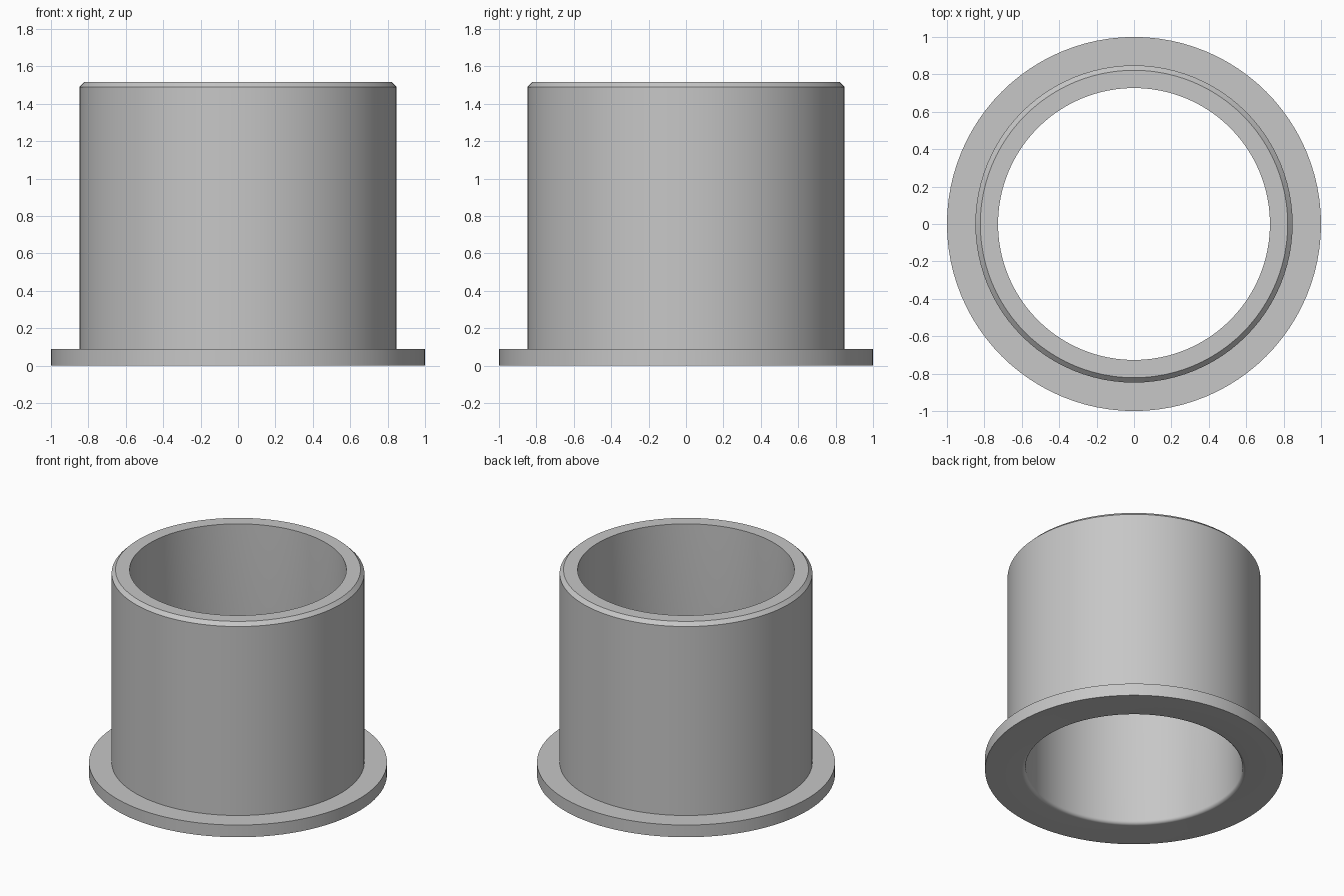
import bpy
import bmesh
from math import cos, sin, pi, radians

cube = bpy.data.objects.get("Cube")
if cube:
    bpy.data.objects.remove(cube, do_unlink=True)

# Dimensions
SEGMENTS = 96
BORE, BARREL, FLANGE = 0.727, 0.848, 1.0
HEIGHT, FLANGE_TOP = 1.515, 0.09
CHAMFER, FILLET, FILLET_STEPS = 0.026, 0.025, 6

# Plain grey
grey = bpy.data.materials.new("plain_grey")
grey.use_nodes = True
colour = (0.57, 0.57, 0.57, 1)
grey.diffuse_color = colour
grey.node_tree.nodes["Principled BSDF"].inputs["Base Color"].default_value = colour

# Half section: flange, barrel, chamfered top, bore
profile = [
    (FLANGE, 0), (FLANGE, FLANGE_TOP), (BARREL, FLANGE_TOP),
    (BARREL, HEIGHT - CHAMFER), (BARREL - CHAMFER, HEIGHT), (BORE, HEIGHT),
]
# Rounded lower lip of the bore
for i in range(FILLET_STEPS + 1):
    a = pi / 2 * i / FILLET_STEPS
    profile.append((BORE + FILLET * (1 - cos(a)), FILLET * (1 - sin(a))))

# Revolve the section around z
bm = bmesh.new()
verts = [bm.verts.new((r, 0, z)) for r, z in profile]
edges = [bm.edges.new((v, verts[(i + 1) % len(verts)])) for i, v in enumerate(verts)]
bmesh.ops.spin(bm, geom=verts + edges, cent=(0, 0, 0), axis=(0, 0, 1),
               angle=2 * pi, steps=SEGMENTS, use_merge=False)
bmesh.ops.remove_doubles(bm, verts=bm.verts, dist=0.0001)
bmesh.ops.recalc_face_normals(bm, faces=bm.faces)

mesh = bpy.data.meshes.new("flanged_bushing")
bm.to_mesh(mesh)
bm.free()
mesh.materials.append(grey)
bushing = bpy.data.objects.new("flanged_bushing", mesh)
bpy.context.collection.objects.link(bushing)

# Smooth walls with sharp rims
bpy.ops.object.select_all(action="DESELECT")
bushing.select_set(True)
bpy.context.view_layer.objects.active = bushing
bpy.ops.object.shade_smooth_by_angle(angle=radians(30))
